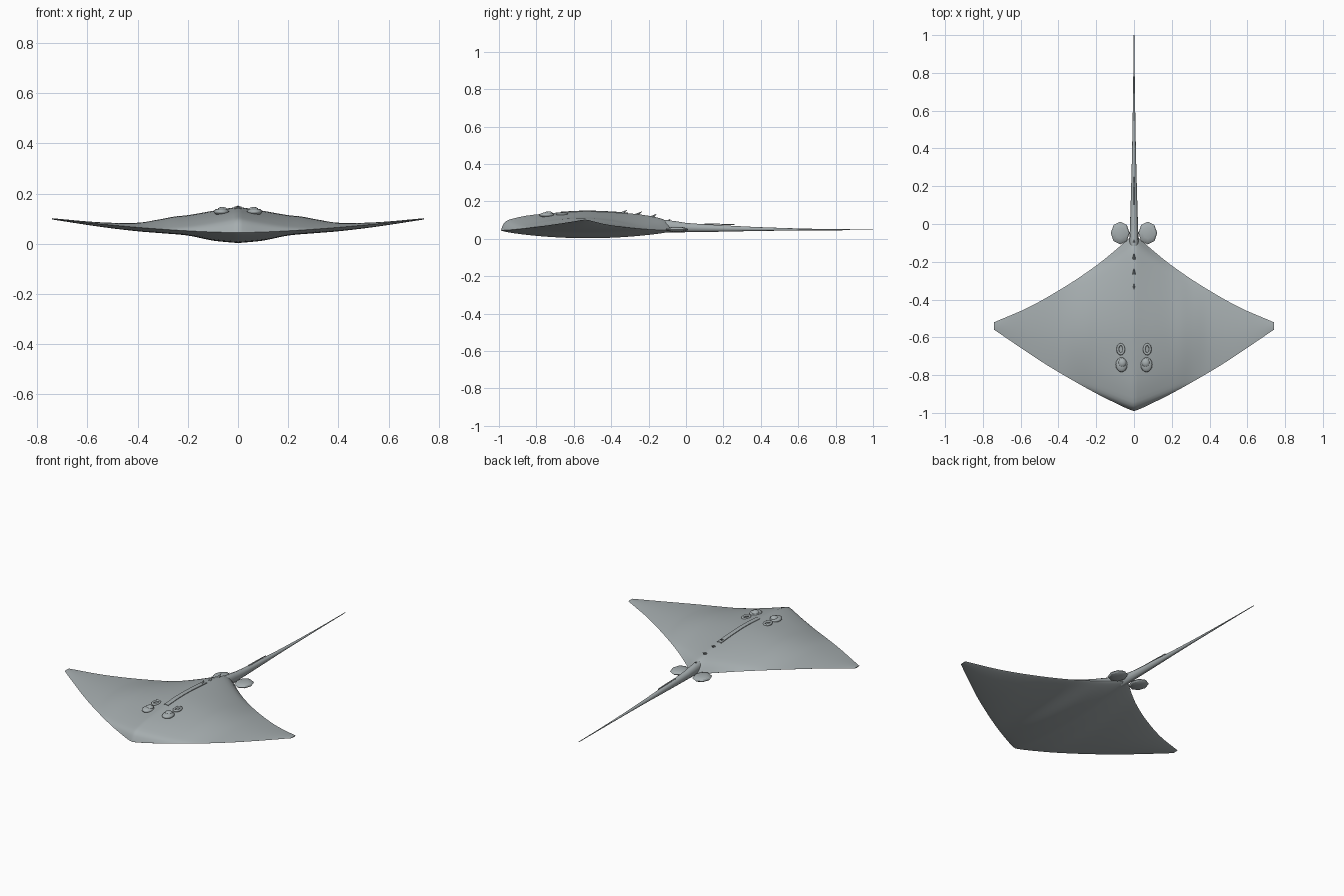
import bpy, bmesh, math
from mathutils import Matrix

if "Cube" in bpy.data.objects:
    bpy.data.objects.remove(bpy.data.objects["Cube"])

skin = bpy.data.materials.new("slate grey skin")
skin.diffuse_color = (0.38, 0.42, 0.43, 1)
skin.use_nodes = True
skin.node_tree.nodes["Principled BSDF"].inputs["Base Color"].default_value = skin.diffuse_color


def curve(points, x):
    """Smooth cubic interpolation through (x, value) points."""
    n = len(points)
    k = 0
    while k < n - 2 and x > points[k + 1][0]:
        k += 1
    def slope(i):
        a, b = points[max(i - 1, 0)], points[min(i + 1, n - 1)]
        return (b[1] - a[1]) / (b[0] - a[0])
    (x0, v0), (x1, v1) = points[k], points[k + 1]
    d = x1 - x0
    t = (x - x0) / d
    return (v0 * (1 + 2 * t) * (1 - t) ** 2 + v1 * t * t * (3 - 2 * t)
            + d * slope(k) * t * (1 - t) ** 2 - d * slope(k + 1) * t * t * (1 - t))


def finish(name, bm, angle=40):
    bmesh.ops.remove_doubles(bm, verts=bm.verts, dist=1e-5)
    bmesh.ops.recalc_face_normals(bm, faces=bm.faces)
    me = bpy.data.meshes.new(name)
    bm.to_mesh(me)
    bm.free()
    me.materials.append(skin)
    for p in me.polygons:
        p.use_smooth = angle > 0
    if angle:
        me.set_sharp_from_angle(angle=math.radians(angle))
    ob = bpy.data.objects.new(name, me)
    bpy.context.collection.objects.link(ob)
    return ob


def loft(name, rings, angle=40):
    """Skin a list of closed rings and cap both ends."""
    bm = bmesh.new()
    rows = [[bm.verts.new(p) for p in r] for r in rings]
    n = len(rows[0])
    for a, b in zip(rows, rows[1:]):
        for j in range(n):
            bm.faces.new((a[j], a[(j + 1) % n], b[(j + 1) % n], b[j]))
    bm.faces.new(rows[0])
    bm.faces.new(rows[-1])
    return finish(name, bm, angle)


# Disc outline and heights by distance from the centre line
FRONT = [(0, -.99), (.03, -.98), (.1, -.947), (.2, -.897), (.35, -.813), (.5, -.722), (.74, -.56)]
REAR = [(0, -.06), (.02, -.07), (.1, -.14), (.2, -.22), (.35, -.322), (.55, -.437), (.74, -.52)]
TOP = [(0, .147), (.1, .131), (.2, .114), (.25, .109), (.32, .096), (.4, .084), (.55, .086), (.74, .102)]
LOW = [(0, .003), (.1, .013), (.2, .033), (.3, .042), (.4, .05), (.55, .068), (.74, .097)]
HUMP = [(0, 0), (.02, .42), (.1, .68), (.2, .83), (.45, 1), (.6, .98), (.75, .88),
        (.87, .73), (.95, .5), (1, 0)]


def rim(x):
    return .045 + .055 * (x / .74) ** 1.6


def top_z(x, t):
    w = max(0, 1 - x / .3)
    shape = w * curve(HUMP, t) + (1 - w) * max(0, math.sin(math.pi * t)) ** .9
    return rim(x) + (curve(TOP, x) - rim(x)) * shape


def low_z(x, t):
    return rim(x) + (curve(LOW, x) - rim(x)) * max(0, math.sin(math.pi * t)) ** .7


def back_z(x, y):
    f, r = curve(FRONT, x), curve(REAR, x)
    return top_z(x, (y - f) / (r - f))


# Body disc
N, M = 40, 28
ts = [(1 - math.cos(math.pi * j / M)) / 2 for j in range(M + 1)]
rings = []
for i in range(-N, N + 1):
    s = i / N * .74
    x = abs(s)
    f, r = curve(FRONT, x), curve(REAR, x)
    up = [(s, f + (r - f) * t, top_z(x, t)) for t in ts]
    down = [(s, f + (r - f) * t, low_z(x, t)) for t in reversed(ts[1:-1])]
    rings.append(up + down)
loft("body_disc", rings, 50)

# Whip tail: y, half width, underside, top
TAIL = [(-.3, .02, .03, .1), (-.1, .024, .033, .1), (0, .021, .035, .085), (.2, .015, .038, .072),
        (.4, .01, .042, .062), (.7, .005, .045, .053), (1, .0015, .046, .05)]
rings = []
for k in range(27):
    y = -.3 + k * .05
    w, lo, hi = (curve([(p[0], p[c]) for p in TAIL], y) for c in (1, 2, 3))
    rings.append([(w * math.cos(a), y, (lo + hi) / 2 + (hi - lo) / 2 * math.sin(a))
                  for a in (j * math.tau / 12 for j in range(12))])
loft("tail", rings)

# Tail barb lying on top of the tail
loft("tail_barb", [[(w * math.cos(a), y, z + .003 * math.sin(a))
                    for a in (j * math.tau / 6 for j in range(6))]
                   for y, w, z in ((.1, .005, .079), (.17, .005, .078), (.26, .0008, .076))])

# Raised strip along the back
rings = []
for k in range(10):
    y = -.67 + k * .04
    z = back_z(0, y)
    rings.append([(-.016, y, z - .015), (-.013, y, z + .001), (0, y, z + .003),
                  (.013, y, z + .001), (.016, y, z - .015)])
loft("back_ridge", rings, 30)

# Row of thorns leaning backwards
for k, y in enumerate((-.335, -.255, -.175, -.1)):
    z = back_z(0, y)
    bm = bmesh.new()
    bmesh.ops.create_cone(bm, cap_ends=True, segments=8, radius1=.009, radius2=0, depth=.036,
                          matrix=Matrix.Translation((0, y + .006, z + .006))
                          @ Matrix.Rotation(math.radians(-55), 4, 'X'))
    finish(f"back_thorn_{k + 1}", bm)


def ellipsoid(name, loc, size, seg, ring, angle):
    bm = bmesh.new()
    bmesh.ops.create_uvsphere(bm, u_segments=seg, v_segments=ring, radius=1,
                              matrix=Matrix.Translation(loc) @ Matrix.Diagonal((*size, 1)))
    return finish(name, bm, angle)


def oval_ring(name, cx, cy, cz, rx, ry, tube, height):
    bm = bmesh.new()
    n, m = 20, 8
    v = [[bm.verts.new((cx + (rx + tube * math.cos(b)) * math.cos(a),
                        cy + (ry + tube * math.cos(b)) * math.sin(a),
                        cz + height * math.sin(b)))
          for b in (j * math.tau / m for j in range(m))]
         for a in (i * math.tau / n for i in range(n))]
    for i in range(n):
        for j in range(m):
            p, q = v[i], v[(i + 1) % n]
            bm.faces.new((p[j], q[j], q[(j + 1) % m], p[(j + 1) % m]))
    return finish(name, bm, 60)


# Paired parts: pelvic fins, eyes with lids, breathing holes
for side, s in (("left", 1), ("right", -1)):
    ellipsoid(f"pelvic_fin_{side}", (s * .073, -.048, .05), (.05, .06, .014), 8, 6, 30)
    z = back_z(.065, -.745)
    ellipsoid(f"eye_mound_{side}", (s * .066, -.745, z + .004), (.031, .039, .014), 16, 10, 60)
    ellipsoid(f"eyeball_{side}", (s * .062, -.735, z + .011), (.021, .023, .013), 16, 10, 60)
    z = back_z(.07, -.663)
    oval_ring(f"spiracle_{side}", s * .07, -.663, z + .002, .016, .025, .007, .007)
